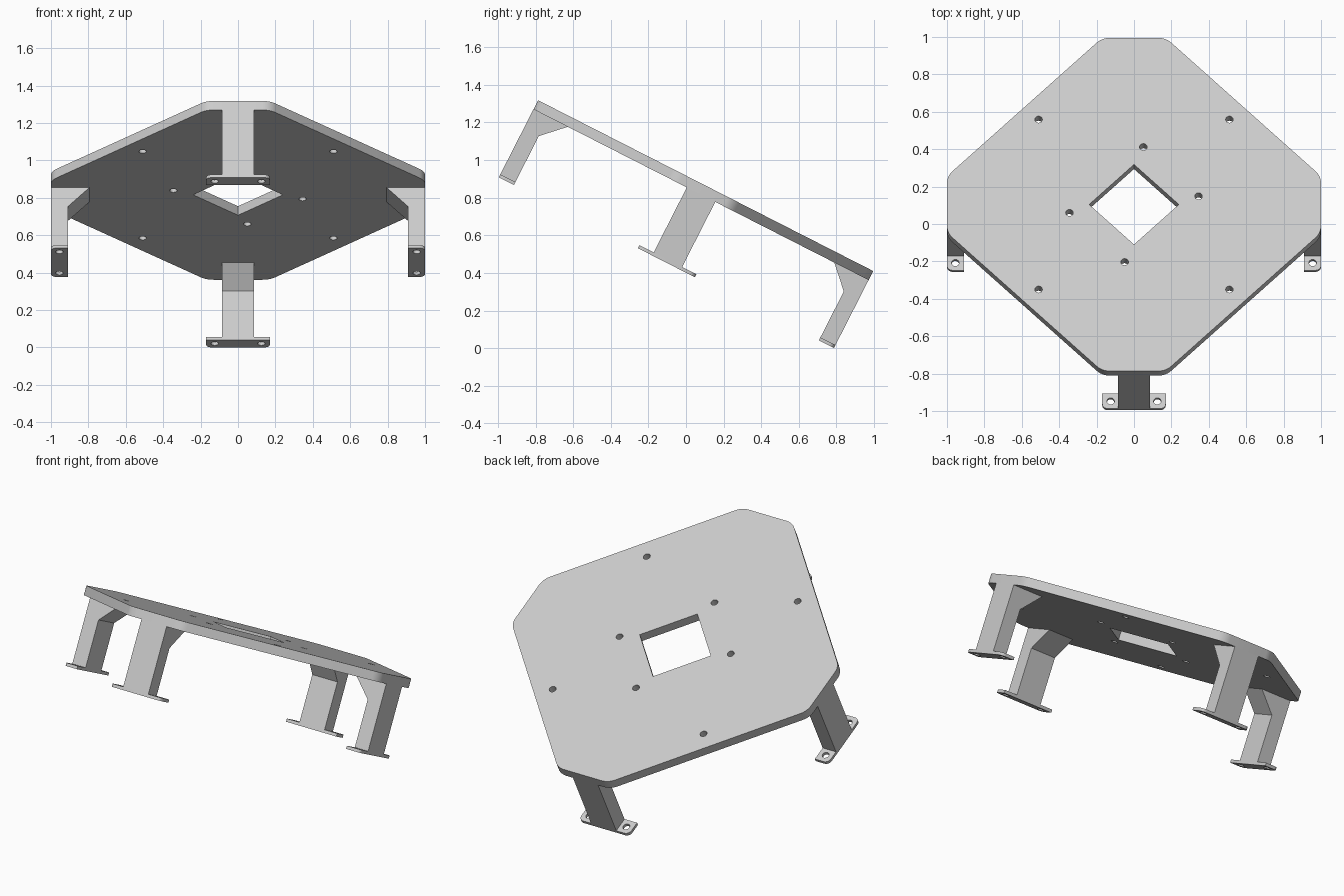
import bpy, bmesh
from math import radians, pi, cos, sin, tan
from mathutils import Matrix, Vector

cube = bpy.data.objects.get("Cube")
if cube:
    bpy.data.objects.remove(cube, do_unlink=True)

TILT = Matrix.Translation((0, 0.1045, 0.864)) @ Matrix.Rotation(radians(-27), 4, 'X')
THICK, DEPTH, FOOT = 0.054, 0.46, 0.018

grey = bpy.data.materials.new("light grey")
grey.use_nodes = True
colour = (0.6, 0.6, 0.6, 1)
grey.diffuse_color = colour
grey.node_tree.nodes["Principled BSDF"].inputs["Base Color"].default_value = colour


def circle(x, y, r=0.02, n=24):
    return [(x + r * cos(2 * pi * i / n), y + r * sin(2 * pi * i / n)) for i in range(n)]


def rounded(points, radii, steps=6):
    """Polygon outline with an arc of the given radius at each corner."""
    out = []
    for i, p in enumerate(points):
        p = Vector(p)
        a = (Vector(points[i - 1]) - p).normalized()
        b = (Vector(points[(i + 1) % len(points)]) - p).normalized()
        if not radii[i]:
            out.append(p)
            continue
        half = a.angle(b) / 2
        centre = p + (a + b).normalized() * radii[i] / sin(half)
        start = p + a * radii[i] / tan(half) - centre
        end = p + b * radii[i] / tan(half) - centre
        for k in range(steps + 1):
            t = k / steps
            out.append(centre + (start * (1 - t) + end * t).normalized() * radii[i])
    return out


def slab(bm, outline, holes, low, high):
    """Flat sheet with holes, between two heights."""
    edges = []
    for loop in [outline] + holes:
        vs = [bm.verts.new((p[0], p[1], low)) for p in loop]
        edges += [bm.edges.new((v, vs[i - 1])) for i, v in enumerate(vs)]
    fill = bmesh.ops.triangle_fill(bm, edges=edges, use_beauty=True)
    faces = [g for g in fill["geom"] if isinstance(g, bmesh.types.BMFace)]
    ext = bmesh.ops.extrude_face_region(bm, geom=faces)
    top = [g for g in ext["geom"] if isinstance(g, bmesh.types.BMVert)]
    bmesh.ops.translate(bm, verts=top, vec=(0, 0, high - low))


def finish(bm, name, matrix):
    bmesh.ops.recalc_face_normals(bm, faces=bm.faces[:])
    bm.transform(matrix)
    mesh = bpy.data.meshes.new(name)
    bm.to_mesh(mesh)
    bm.free()
    mesh.materials.append(grey)
    obj = bpy.data.objects.new(name, mesh)
    bpy.context.collection.objects.link(obj)
    bpy.ops.object.select_all(action='DESELECT')
    obj.select_set(True)
    bpy.context.view_layer.objects.active = obj
    bpy.ops.object.shade_smooth_by_angle(angle=radians(30))


# Top plate: square with cut corners, diamond opening and screw holes
c = 0.17
octagon = [(1, -c), (1, c), (c, 1), (-c, 1), (-1, c), (-1, -c), (-c, -1), (c, -1)]
diamond = [(0.24, 0), (0, 0.24), (-0.24, 0), (0, -0.24)]
holes = [circle(x, y) for x in (-0.51, 0.51) for y in (-0.51, 0.51)]
for s in (1, -1):
    holes += [circle(0.05 * s, 0.345 * s), circle(0.345 * s, 0.05 * s)]
bm = bmesh.new()
slab(bm, rounded(octagon, [0.1] * 8), [diamond] + holes, -THICK, 0)
finish(bm, "top_plate", TILT)

# Four legs: braced post and a foot tab with two screw holes
profile = [(1, -THICK), (1, FOOT - DEPTH), (0.91, FOOT - DEPTH), (0.91, -0.168), (0.795, -THICK)]
tab = [(0.91, -c), (1, -c), (1, c), (0.91, c)]
for i, side in enumerate(("left", "back", "right", "front")):
    turn = TILT @ Matrix.Rotation(i * pi / 2, 4, 'Z')
    bm = bmesh.new()
    face = bm.faces.new([bm.verts.new((x, -0.085, z)) for x, z in profile])
    ext = bmesh.ops.extrude_face_region(bm, geom=[face])
    moved = [g for g in ext["geom"] if isinstance(g, bmesh.types.BMVert)]
    bmesh.ops.translate(bm, verts=moved, vec=(0, 0.17, 0))
    finish(bm, side + "_leg", turn)

    bm = bmesh.new()
    slab(bm, rounded(tab, [0, 0.03, 0.03, 0]),
         [circle(0.955, y) for y in (-0.125, 0.125)], -DEPTH, FOOT - DEPTH)
    finish(bm, side + "_foot", turn)
